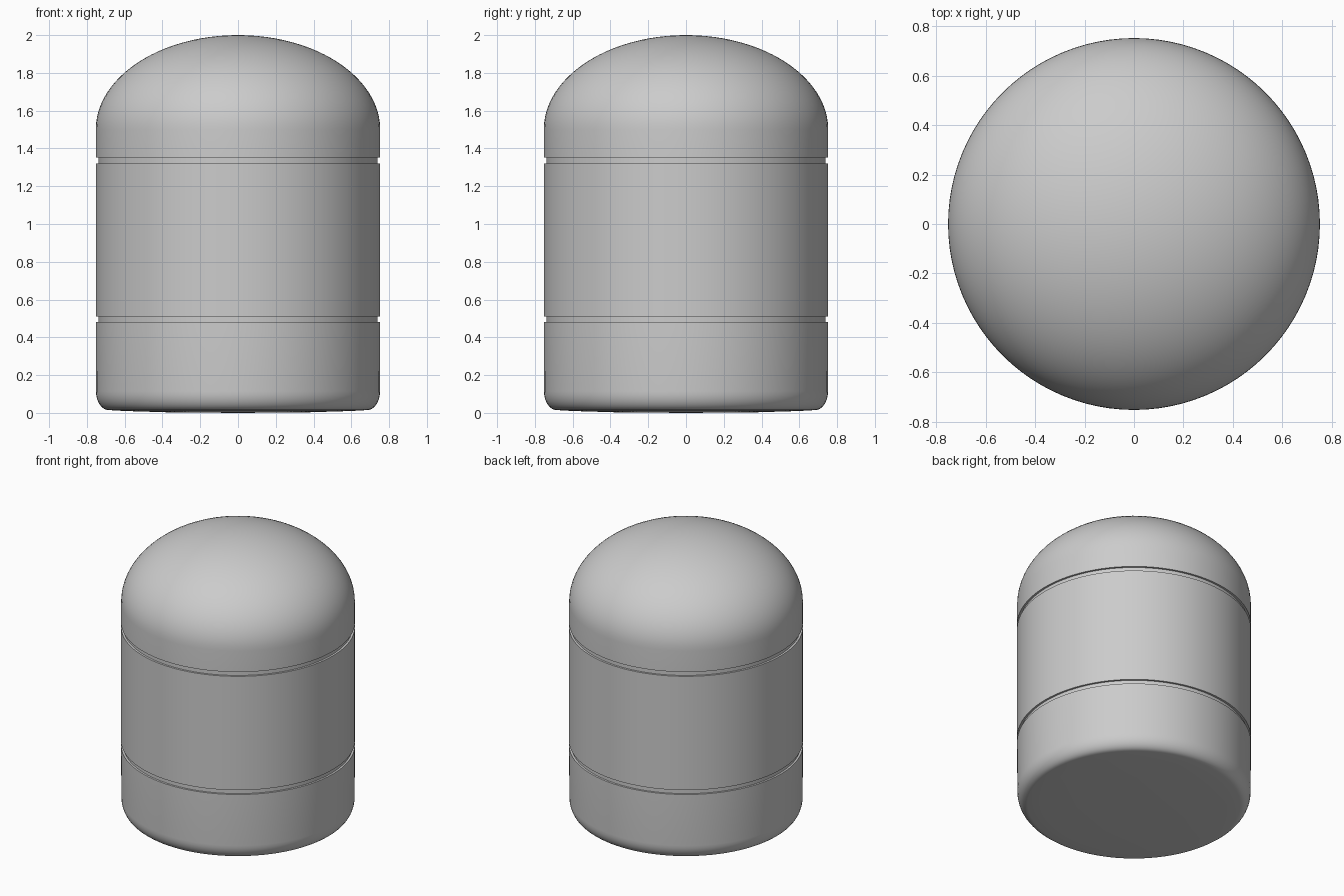
import bpy, bmesh
from math import sin, cos, pi, radians

if "Cube" in bpy.data.objects:
    bpy.data.objects.remove(bpy.data.objects["Cube"])

R, NECK, SIDES = 0.753, 0.739, 96


def lathe(name, profile):
    """Spin an (r, z) profile, listed bottom to top, around the z axis."""
    bm = bmesh.new()
    rings = []
    for r, z in profile:
        n = 1 if r < 1e-6 else SIDES
        rings.append([bm.verts.new((r * cos(2 * pi * i / SIDES), r * sin(2 * pi * i / SIDES), z))
                      for i in range(n)])
    for a, b in zip(rings, rings[1:]):
        for i in range(SIDES):
            j = (i + 1) % SIDES
            if len(a) == 1:
                bm.faces.new((a[0], b[j], b[i]))
            elif len(b) == 1:
                bm.faces.new((a[i], a[j], b[0]))
            else:
                bm.faces.new((a[i], a[j], b[j], b[i]))
    mesh = bpy.data.meshes.new(name)
    bm.to_mesh(mesh)
    bm.free()
    obj = bpy.data.objects.new(name, mesh)
    bpy.context.collection.objects.link(obj)
    bpy.ops.object.select_all(action='DESELECT')
    obj.select_set(True)
    bpy.context.view_layer.objects.active = obj
    bpy.ops.object.shade_smooth_by_angle(angle=radians(35))
    return obj


# Base cup: slightly bulged underside, rounded foot, straight wall
foot = [(0.685 + 0.067 * sin(t * pi / 16), 0.115 - 0.1 * cos(t * pi / 16)) for t in range(9)]
lathe("base_cup", [(0, 0), (0.37, 0.003), (0.6, 0.01)] + foot + [(R, 0.48), (NECK, 0.48)])

# Recessed seams between the three parts
for name, z in (("lower_seam", 0.48), ("upper_seam", 1.32)):
    lathe(name, [(NECK, z), (NECK, z + 0.031)])

# Middle band
lathe("middle_band", [(NECK, 0.511), (R, 0.511), (R, 1.32), (NECK, 1.32)])

# Domed lid
dome = [(R * cos(t * pi / 48), 1.5 + 0.5 * sin(t * pi / 48)) for t in range(24)] + [(0, 2.0)]
lathe("domed_lid", [(NECK, 1.351), (R, 1.351)] + dome)
